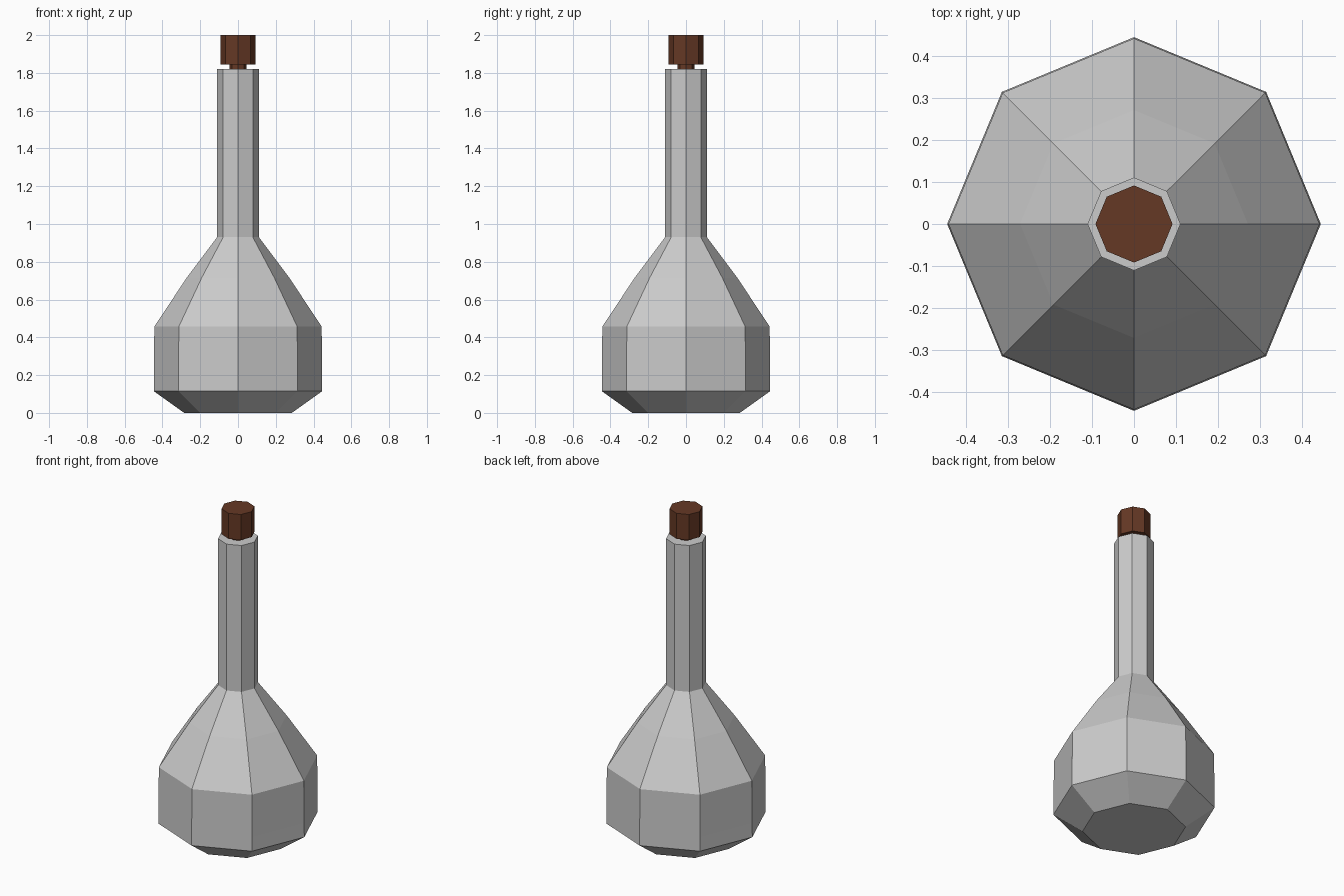
import bpy, bmesh
from math import cos, sin, pi

if "Cube" in bpy.data.objects:
    bpy.data.objects.remove(bpy.data.objects["Cube"])

SIDES = 8


def lathe(name, profile):
    """Revolve (radius, z) points into a closed, flat-faced octagonal solid."""
    bm = bmesh.new()
    rings = [[bm.verts.new((r * cos(2 * pi * i / SIDES), r * sin(2 * pi * i / SIDES), z))
              for i in range(SIDES)] for r, z in profile]
    for low, high in zip(rings, rings[1:]):
        for i in range(SIDES):
            j = (i + 1) % SIDES
            bm.faces.new((low[i], low[j], high[j], high[i]))
    bm.faces.new(rings[0][::-1])
    bm.faces.new(rings[-1])
    mesh = bpy.data.meshes.new(name)
    bm.to_mesh(mesh)
    bm.free()
    obj = bpy.data.objects.new(name, mesh)
    bpy.context.collection.objects.link(obj)
    return obj


# Bottle: chamfered base, straight belly, sloping shoulder, long neck
lathe("bottle", [(0.285, 0), (0.446, 0.115), (0.445, 0.2), (0.443, 0.457),
                 (0.272, 0.715), (0.111, 0.93), (0.111, 1.82)])

# Stopper: narrow stem rising from the mouth, wider head
cork = lathe("stopper", [(0.045, 1.815), (0.045, 1.845), (0.092, 1.845), (0.092, 2.0)])
brown = bpy.data.materials.new("brown_cork")
brown.diffuse_color = (0.13, 0.04, 0.018, 1)
brown.use_nodes = True
brown.node_tree.nodes["Principled BSDF"].inputs["Base Color"].default_value = brown.diffuse_color
cork.data.materials.append(brown)
